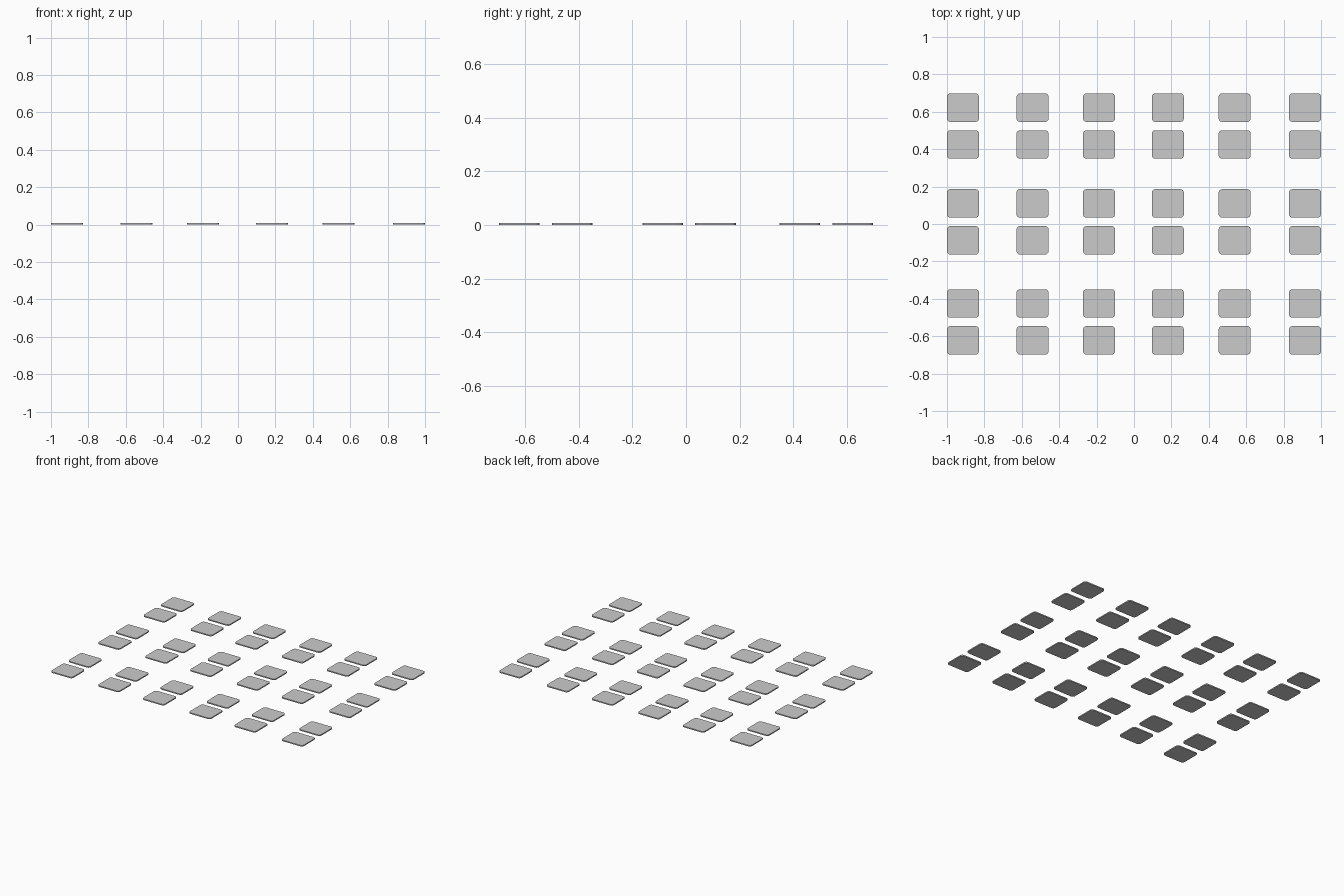
import bpy, bmesh, math

if "Cube" in bpy.data.objects:
    bpy.data.objects.remove(bpy.data.objects["Cube"])

W, D, H = 0.171, 0.152, 0.008   # tile size
R, SEG = 0.018, 4               # corner radius and steps

COLUMNS = [-0.9145, -0.5425, -0.187, 0.181, 0.538, 0.9145]
PAIRS = [-0.5235, 0.0115, 0.5235]
HALF_GAP = 0.0985


def tile_mesh():
    # rounded rectangle, extruded to a thin slab
    bm = bmesh.new()
    verts = []
    for i, (sx, sy) in enumerate([(1, 1), (-1, 1), (-1, -1), (1, -1)]):
        for k in range(SEG + 1):
            a = math.pi / 2 * (i + k / SEG)
            verts.append(bm.verts.new((sx * (W / 2 - R) + R * math.cos(a),
                                       sy * (D / 2 - R) + R * math.sin(a), 0)))
    base = bm.faces.new(verts)
    ext = bmesh.ops.extrude_face_region(bm, geom=[base], use_keep_orig=True)
    top = [v for v in ext["geom"] if isinstance(v, bmesh.types.BMVert)]
    bmesh.ops.translate(bm, verts=top, vec=(0, 0, H))
    bmesh.ops.recalc_face_normals(bm, faces=bm.faces)
    # smooth rounded sides, sharp top and bottom rims
    for f in bm.faces:
        f.smooth = True
    for e in bm.edges:
        if len(e.link_faces) == 2 and e.calc_face_angle() > math.radians(40):
            e.smooth = False
    mesh = bpy.data.meshes.new("tile")
    bm.to_mesh(mesh)
    bm.free()
    return mesh


# tiles: six columns, three pairs of rows
mesh = tile_mesh()
for c, x in enumerate(COLUMNS):
    for p, y in enumerate(PAIRS):
        for side, s in (("front", -1), ("back", 1)):
            ob = bpy.data.objects.new(f"tile_column{c + 1}_pair{p + 1}_{side}", mesh)
            ob.location = (x, y + s * HALF_GAP, 0)
            bpy.context.collection.objects.link(ob)
